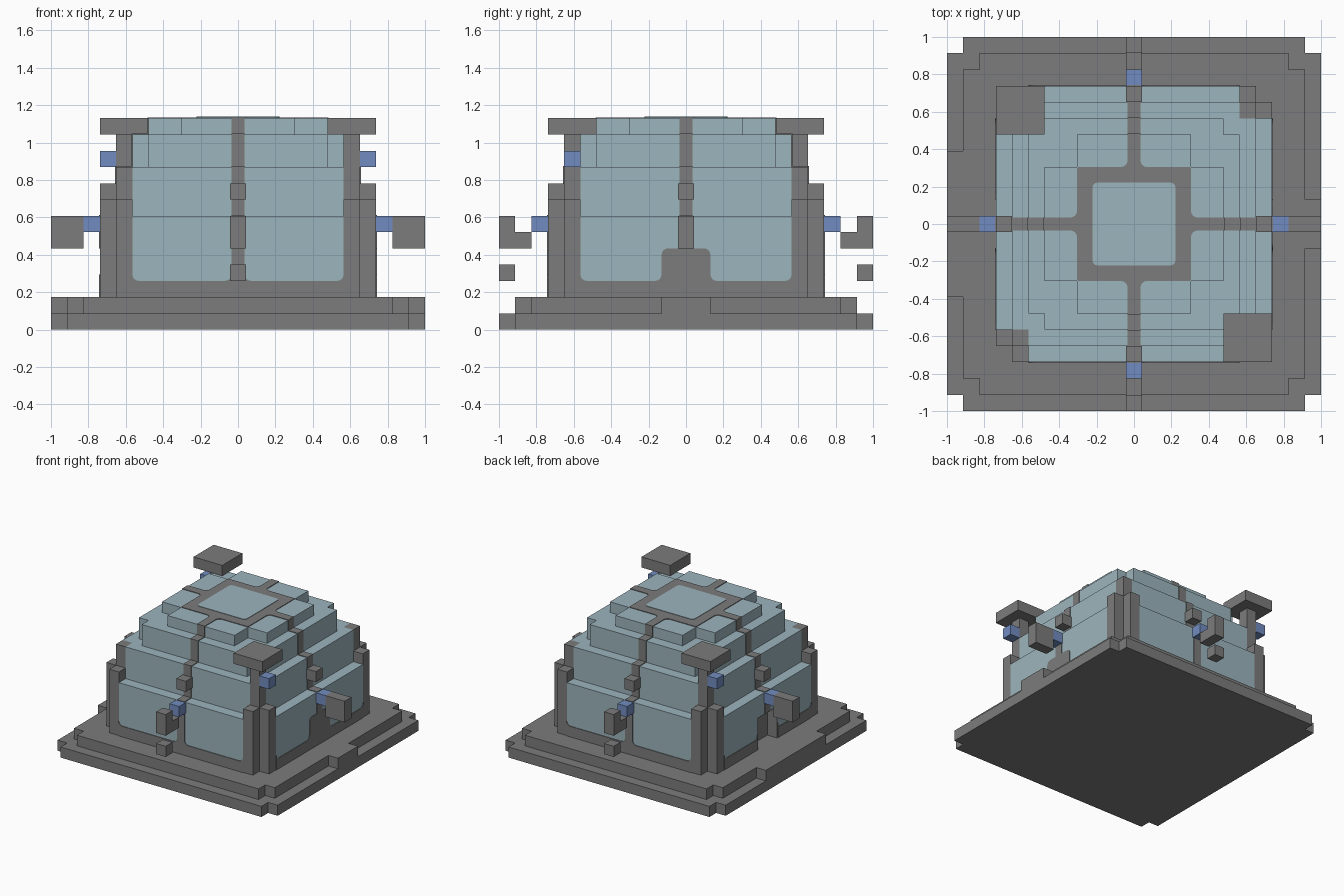
import bpy, bmesh, math
from mathutils import Matrix, Vector

if "Cube" in bpy.data.objects:
    bpy.data.objects.remove(bpy.data.objects["Cube"])

U = 2 / 23      # one block
T = 0.005       # thickness of painted plates
S = 0.4         # half width of a stripe, in blocks


def material(name, rgb):
    m = bpy.data.materials.new(name)
    m.use_nodes = True
    color = (*rgb, 1)
    m.diffuse_color = color
    m.node_tree.nodes["Principled BSDF"].inputs["Base Color"].default_value = color
    return m


STONE = material("grey stone", (0.2, 0.2, 0.2))
GLASS = material("pale glass", (0.335, 0.46, 0.51))
BLUE = material("blue crystal", (0.165, 0.26, 0.52))


def finish(name, bm, mat):
    bmesh.ops.recalc_face_normals(bm, faces=bm.faces)
    mesh = bpy.data.meshes.new(name)
    bm.to_mesh(mesh)
    bm.free()
    mesh.materials.append(mat)
    obj = bpy.data.objects.new(name, mesh)
    bpy.context.collection.objects.link(obj)
    return obj


def box(name, x, y, z, mat):
    """Box from (low, high) ranges in block units."""
    bm = bmesh.new()
    lo, hi = (Vector(p) * U for p in zip(x, y, z))
    bmesh.ops.create_cube(bm, size=1, matrix=Matrix.Translation((lo + hi) / 2)
                          @ Matrix.Diagonal((*(hi - lo), 1)))
    return finish(name, bm, mat)


def prism(name, outline, z0, z1, mat, place=Matrix()):
    """Extrude an outline given in block units."""
    bm = bmesh.new()
    face = bm.faces.new([bm.verts.new((a * U, b * U, z0 * U)) for a, b in outline])
    ext = bmesh.ops.extrude_face_region(bm, geom=[face])
    verts = [v for v in ext["geom"] if isinstance(v, bmesh.types.BMVert)]
    bmesh.ops.translate(bm, vec=(0, 0, (z1 - z0) * U), verts=verts)
    bm.transform(place)
    return finish(name, bm, mat)


def arc(cx, cy, start, end, r=0.4):
    angles = [math.radians(start + (end - start) * i / 4) for i in range(5)]
    return [(cx + r * math.cos(a), cy + r * math.sin(a)) for a in angles]


def notched(name, half, notch, z0, z1, mat):
    """Square slab with a square bite out of each corner."""
    quarter = [(half, notch), (notch, notch), (notch, half)]
    pts = []
    for k in range(4):
        for a, b in quarter:
            for _ in range(k):
                a, b = -b, a
            pts.append((a, b))
    return prism(name, pts, z0, z1, mat)


def rounded_square(h, r):
    pts = []
    for k, (sx, sy) in enumerate([(1, 1), (-1, 1), (-1, -1), (1, -1)]):
        pts += arc(sx * (h - r), sy * (h - r), 90 * k, 90 * k + 90, r)
    return pts


# Stepped base with an entrance step on each side
notched("base_lower", 11.5, 10.5, 0, 1, STONE)
notched("base_upper", 10.5, 9.5, 1, 2, STONE)
box("right_step", (10.5, 11.5), (-1.5, 1.5), (1, 2), STONE)
box("left_step", (-11.5, -10.5), (-4.5, 4.5), (1, 2), STONE)

# Lower tier: stone core and glass walls, the left wall with a doorway
box("lower_core", (-7.5, 7.5), (-6.5, 6.5), (2, 6.9), STONE)
box("front_wall", (-6.5, 6.5), (-8.5, -6.5), (2, 7), GLASS)
box("back_wall", (-6.5, 6.5), (6.5, 8.5), (2, 7), GLASS)
box("right_wall", (7.5, 8.5), (-6.5, 6.5), (2, 7), GLASS)
box("left_lintel", (-8.5, -7.5), (-1.5, 1.5), (5, 7), GLASS)
for s, side in ((1, "back"), (-1, "front")):
    box("left_wall_" + side, (-8.5, -7.5), sorted((s * 1.5, s * 6.5)), (2, 7), GLASS)
    box("door_jamb_" + side, (-8.5, -7.5), sorted((s * 1.42, s * 1.5)), (2, 5), STONE)
box("door_header", (-8.5, -7.5), (-1.5, 1.5), (4.92, 5), STONE)

# Upper glass tiers
notched("middle_tier", 7.5, 6.5, 7, 10, GLASS)
notched("upper_tier", 6.5, 5.5, 10, 12, GLASS)
notched("top_tier", 5.5, 3.5, 12, 13, GLASS)

# Stripes that wrap over every tier
t = T / U
for i, (half, z0, z1) in enumerate([(8.5, 3, 7), (7.5, 7, 10), (6.5, 10, 12), (5.5, 12, 13)]):
    r = half + t
    box(f"stripe_front_back_{i}", (-S, S), (-r, r), (z0, z1 + t), STONE)
    box(f"stripe_sides_{i}", (-r, r), (-S, S), (5 if i == 0 else z0, z1 + t), STONE)

# Stone borders with rounded corners at the foot of the walls
corner = [(6.5, 2)] + arc(6.1, 3.4, 0, -90)
plain = [(0, 2)] + corner + arc(0.8, 3.4, 270, 180) + [(S, 7), (0, 7)]
bump = ([(0, 2)] + corner + arc(1.9, 3.4, 270, 180) + arc(1.1, 4.6, 0, 90)
        + [(S, 5), (S, 7), (0, 7)])
door = [(1.5, 2)] + corner + arc(1.9, 3.4, 270, 180)
stand = Matrix.Rotation(math.pi / 2, 4, "X")
for name, outline, angle in (("front", plain, 0), ("right", bump, 90),
                             ("back", plain, 180), ("left", door, 270)):
    place = Matrix.Rotation(math.radians(angle), 4, "Z") @ stand
    for s in (1, -1):
        prism(f"{name}_border_{s}", [(s * a, b) for a, b in outline],
              8.5, 8.5 + t, STONE, place)

# Stone ring on the roof, with flared joints and a glass centre
prism("roof_ring", rounded_square(3.5, 0.1), 13, 13 + t, STONE)
prism("roof_window", rounded_square(2.55, 0.3), 13, 13 + 1.7 * t, GLASS)
flare = [(0, 3.5)] + arc(0.8, 3.9, 270, 180) + [(0, 3.9)]
for k in range(4):
    for s in (1, -1):
        prism(f"roof_joint_{k}_{s}", [(s * a, b) for a, b in flare], 13, 13 + t,
              STONE, Matrix.Rotation(k * math.pi / 2, 4, "Z"))

# Corner columns with a lower pillar on each outer face
for sx in (1, -1):
    for sy in (1, -1):
        tag = ("left" if sx > 0 else "right") + ("_back" if sy > 0 else "_front")
        inner_x, outer_x = sorted((sx * 6.5, sx * 7.5)), sorted((sx * 7.5, sx * 8.5))
        inner_y, outer_y = sorted((sy * 6.5, sy * 7.5)), sorted((sy * 7.5, sy * 8.5))
        tall = sx != sy
        box("column_" + tag, inner_x, inner_y, (2, 12 if tall else 10), STONE)
        box("pillar_a_" + tag, inner_x, outer_y, (2, 8), STONE)
        box("pillar_b_" + tag, outer_x, inner_y, (2, 8), STONE)
        if tall:  # two opposite columns carry a cap and a crystal
            box("cap_" + tag, sorted((sx * 5.5, sx * 8.5)),
                sorted((sy * 5.5, sy * 8.5)), (12, 13), STONE)
            box("cap_crystal_" + tag, outer_x, inner_y, (10, 11), BLUE)

# Lamps hanging out from the middle of each side
mid = (-0.5, 0.5)
for s in (1, -1):
    def out(a, b):
        return sorted((s * a, s * b))
    side, face = ("left", "back") if s > 0 else ("right", "front")
    box(side + "_block", out(7.5, 8.5), mid, (8, 9), STONE)
    box(side + "_crystal", out(8.5, 9.5), mid, (6, 7), BLUE)
    box(side + "_lamp", out(9.5, 11.5), mid, (5, 7), STONE)
    box(face + "_block", mid, out(7.5, 8.5), (8, 9), STONE)
    box(face + "_crystal", mid, out(8.5, 9.5), (6, 7), BLUE)
    box(face + "_lamp_arm", mid, out(9.5, 10.5), (5, 6), STONE)
    box(face + "_lamp", mid, out(10.5, 11.5), (5, 7), STONE)
    box(face + "_lamp_drop", mid, out(10.5, 11.5), (3, 4), STONE)
